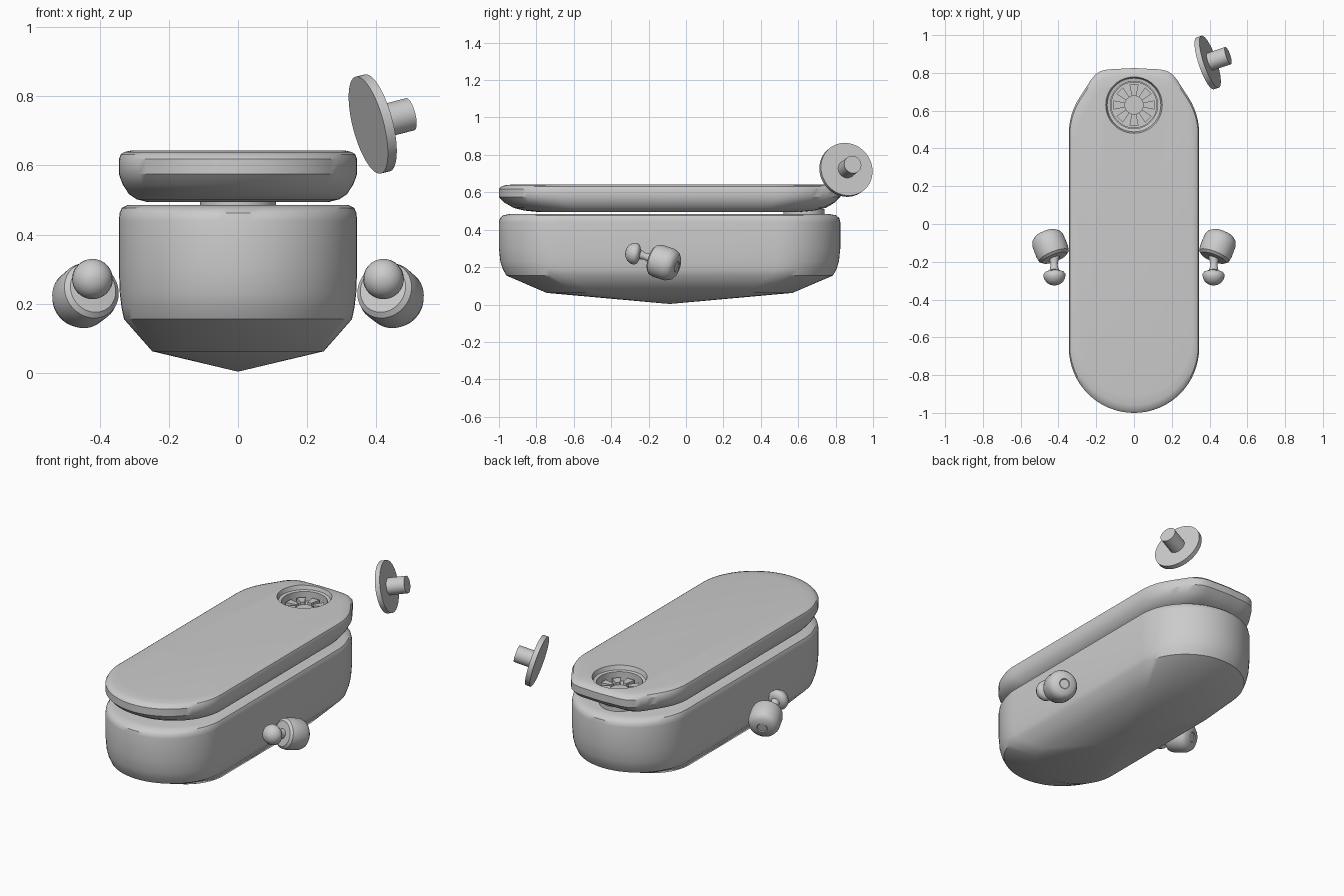
import bpy, bmesh, math
from mathutils import Vector

if "Cube" in bpy.data.objects:
    bpy.data.objects.remove(bpy.data.objects["Cube"])

CY, HX, HY = -0.0875, 0.345, 0.9125   # stadium centre and half sizes


def finish(name, bm, angle=35):
    bmesh.ops.recalc_face_normals(bm, faces=bm.faces)
    me = bpy.data.meshes.new(name)
    bm.to_mesh(me)
    bm.free()
    ob = bpy.data.objects.new(name, me)
    bpy.context.collection.objects.link(ob)
    smooth(ob, angle)
    return ob


def smooth(ob, angle):
    bpy.ops.object.select_all(action='DESELECT')
    ob.select_set(True)
    bpy.context.view_layer.objects.active = ob
    bpy.ops.object.shade_smooth_by_angle(angle=math.radians(angle))


def stadium(bulge=0.0, n=32):
    """Long rounded outline; bulge squares off the rear corners."""
    pts = []
    for side in (1, -1):
        for i in range(n + 1):
            a = math.pi * i / n
            r = HX
            if side > 0:
                d = abs(math.degrees(a) - 90)
                r *= 1 + bulge * math.exp(-((d - 30) / 13) ** 2)
            pts.append((side * r * math.cos(a), side * (HY - HX + r * math.sin(a))))
    return pts


def loft(name, outline, rings, apex=None):
    """Stack scaled copies of an outline; optionally close the bottom to a point."""
    bm = bmesh.new()
    loops = [[bm.verts.new((x * s, CY + y * s, z)) for x, y in outline] for z, s in rings]
    n = len(outline)
    for lo, hi in zip(loops, loops[1:]):
        for i in range(n):
            bm.faces.new((lo[i], lo[(i + 1) % n], hi[(i + 1) % n], hi[i]))
    bm.faces.new(loops[-1])
    if apex is None:
        bm.faces.new(loops[0][::-1])
    else:
        tip = bm.verts.new((0, CY, apex))
        for i in range(n):
            bm.faces.new((tip, loops[0][(i + 1) % n], loops[0][i]))
    return finish(name, bm)


def lathe(name, profile, origin, axis=(0, 0, 1), n=48, angle=35):
    """Revolve (radius, height) pairs about an axis and cap both ends."""
    q = Vector((0, 0, 1)).rotation_difference(Vector(axis).normalized())
    o = Vector(origin)
    bm = bmesh.new()
    loops = []
    for r, h in profile:
        loops.append([bm.verts.new(o + q @ Vector((r * math.cos(2 * math.pi * i / n),
                                                   r * math.sin(2 * math.pi * i / n), h)))
                      for i in range(n)])
    for lo, hi in zip(loops, loops[1:]):
        for i in range(n):
            bm.faces.new((lo[i], lo[(i + 1) % n], hi[(i + 1) % n], hi[i]))
    bm.faces.new(loops[0][::-1])
    bm.faces.new(loops[-1])
    return finish(name, bm, angle)


# Lower hull with a shallow pointed underside
loft("lower_hull", stadium(),
     [(0.062, 0.72), (0.155, 0.957), (0.19, 0.978), (0.23, 0.992), (0.30, 1), (0.44, 1),
      (0.462, 0.994), (0.477, 0.975), (0.485, 0.93)], apex=0.003)

# Upper deck with a squared-off rear lip
deck = loft("upper_deck", stadium(0.085),
            [(0.494, 0.76), (0.502, 0.85), (0.517, 0.915), (0.545, 0.968), (0.575, 1),
             (0.618, 1), (0.632, 0.985), (0.639, 0.955), (0.643, 0.90)])

# Stepped round well cut into the deck
WELL = (0, 0.63, 0)
cutter = lathe("well_cutter", [(0.125, 0.55), (0.125, 0.615), (0.142, 0.618), (0.155, 0.66)], WELL)
cutter.hide_render = True
mod = deck.modifiers.new("well", 'BOOLEAN')
mod.operation, mod.solver, mod.object = 'DIFFERENCE', 'EXACT', cutter
bpy.context.view_layer.objects.active = deck
bpy.ops.object.modifier_apply(modifier=mod.name)
bpy.data.objects.remove(cutter, do_unlink=True)
smooth(deck, 35)

# Well floor, hub and the mount below the deck
lathe("well_floor", [(0.122, 0.545), (0.122, 0.56)], WELL)
lathe("well_hub", [(0.05, 0.555), (0.05, 0.572)], WELL)
lathe("deck_mount", [(0.11, 0.48), (0.11, 0.51)], WELL)

# Eight wedge-shaped teeth around the well
bm = bmesh.new()
for k in range(8):
    a = math.pi / 4 * k
    u = Vector((math.cos(a), math.sin(a), 0))
    v = Vector((-u.y, u.x, 0))
    foot = [(0.048, -0.012), (0.108, -0.024), (0.108, 0.024), (0.048, 0.012)]
    base = [bm.verts.new(Vector(WELL) + u * r + v * w + Vector((0, 0, 0.555))) for r, w in foot]
    top = [bm.verts.new(p.co + Vector((0, 0, 0.032))) for p in base]
    bm.faces.new(base[::-1])
    bm.faces.new(top)
    for i in range(4):
        j = (i + 1) % 4
        bm.faces.new((base[i], base[j], top[j], top[i]))
finish("well_teeth", bm)

# Side thrusters: barrel, neck and mushroom knob on each side
for s, side in ((1, "right"), (-1, "left")):
    axis = Vector((s * 0.35, 0.89, -0.28)).normalized()
    centre = Vector((s * 0.445, -0.115, 0.222))
    knob = Vector((s * 0.422, -0.248, 0.268))
    lathe(side + "_barrel",
          [(0.025, -0.074), (0.07, -0.072), (0.084, -0.06), (0.089, -0.035), (0.088, 0.03),
           (0.078, 0.055), (0.06, 0.07), (0.03, 0.074), (0.026, 0.07)], centre, axis)
    start = centre - axis * 0.06
    d = knob - start
    lathe(side + "_neck", [(0.032, 0), (0.022, d.length * 0.4), (0.018, d.length * 0.6),
                           (0.026, d.length)], start, d, n=24)
    lathe(side + "_knob",
          [(0.028, -0.002), (0.05, 0.006), (0.059, 0.02), (0.056, 0.04), (0.044, 0.06),
           (0.025, 0.073), (0.004, 0.078)], knob, (-s * 0.03, -0.95, 0.15), n=32, angle=60)

# Loose tilted disc with a stub handle
DISC, TILT = (0.39, 0.855, 0.72), (0.92, 0.31, 0.24)
lathe("tilted_disc", [(0.145, -0.014), (0.145, 0.014)], DISC, TILT, n=64)
lathe("disc_stub", [(0.048, 0.01), (0.048, 0.118)], DISC, TILT)
